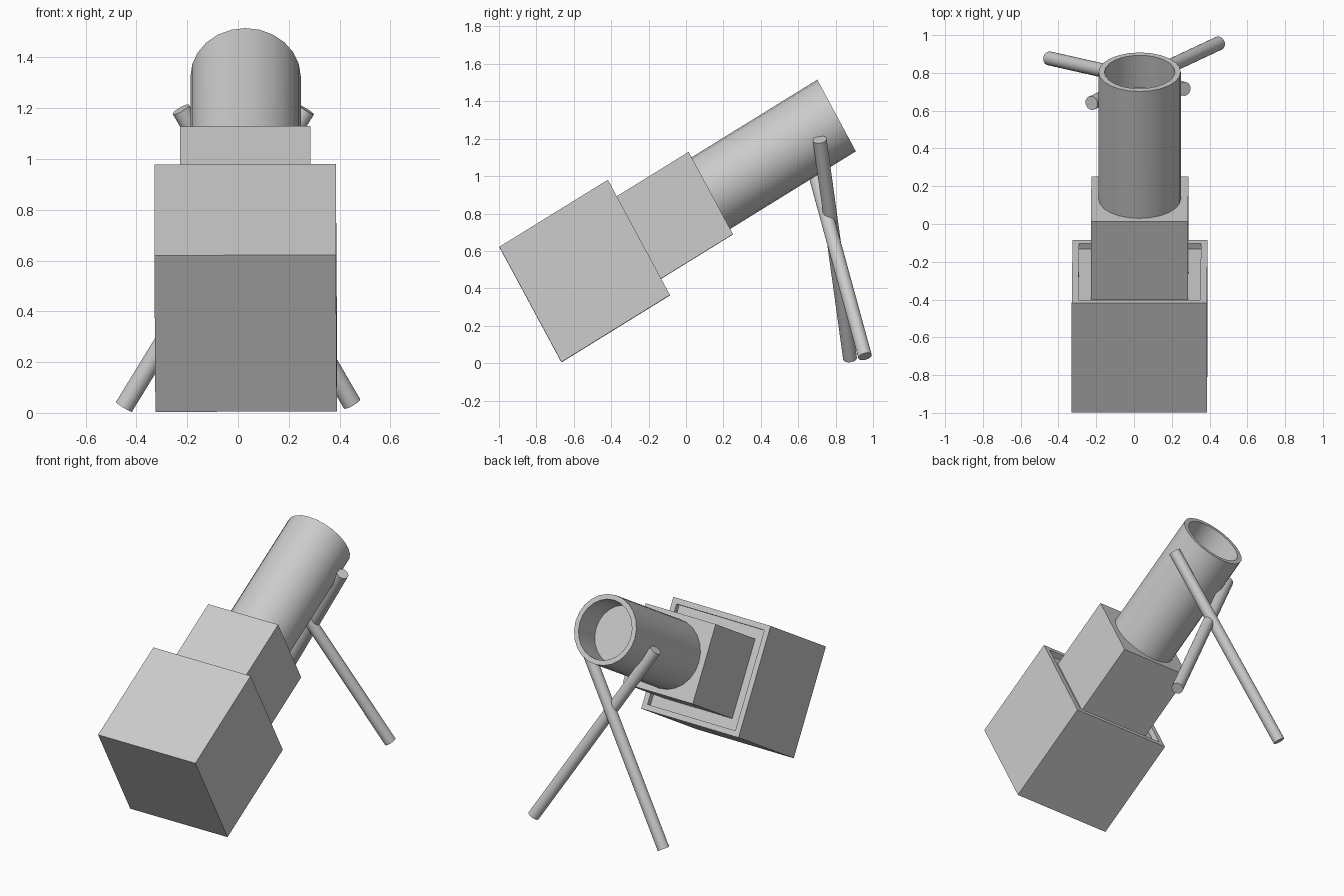
import bpy, bmesh
from math import radians, sin, cos
from mathutils import Matrix, Vector

if "Cube" in bpy.data.objects:
    bpy.data.objects.remove(bpy.data.objects["Cube"])

# Tilted, slightly skewed frame of the body: local z runs along the barrel
AXIS, TILT = radians(31.7), radians(28.3)
ORIGIN = Vector((0.03, -0.832, 0.313))
FRAME = Matrix.Translation(ORIGIN) @ Matrix((
    (1, 0.006, 0, 0),
    (0, sin(TILT), cos(AXIS), 0),
    (0.003, -cos(TILT), sin(AXIS), 0),
    (0, 0, 0, 1)))


def finish(name, bm, smooth=False):
    bmesh.ops.recalc_face_normals(bm, faces=bm.faces[:])
    mesh = bpy.data.meshes.new(name)
    bm.to_mesh(mesh)
    bm.free()
    ob = bpy.data.objects.new(name, mesh)
    bpy.context.collection.objects.link(ob)
    if smooth:
        bpy.ops.object.select_all(action='DESELECT')
        bpy.context.view_layer.objects.active = ob
        ob.select_set(True)
        bpy.ops.object.shade_smooth_by_angle(angle=radians(35))
    return ob


def hollow_end(bm, wall, depth):
    """Sink a recess into the face at the far local z end."""
    end = max(bm.faces, key=lambda f: f.calc_center_median().z)
    bmesh.ops.inset_region(bm, faces=[end], thickness=wall, use_even_offset=True)
    end = bmesh.ops.extrude_discrete_faces(bm, faces=[end])['faces'][0]
    bmesh.ops.translate(bm, verts=end.verts[:], vec=(0, 0, -depth))


def box(name, width, height, start, end, recess=None):
    bm = bmesh.new()
    bmesh.ops.create_cube(bm, size=1)
    bmesh.ops.scale(bm, verts=bm.verts[:], vec=(width, height, end - start))
    bmesh.ops.translate(bm, verts=bm.verts[:], vec=(0, 0, (start + end) / 2))
    if recess:
        hollow_end(bm, *recess)
    bm.transform(FRAME)
    return finish(name, bm)


def leg(name, foot, top, radius=0.037):
    foot, top = Vector(foot), Vector(top)
    d = top - foot
    bm = bmesh.new()
    bmesh.ops.create_cone(bm, cap_ends=True, segments=24, radius1=radius,
                          radius2=radius, depth=d.length)
    bm.transform(Matrix.Translation((foot + top) / 2)
                 @ d.to_track_quat('Z', 'Y').to_matrix().to_4x4())
    return finish(name, bm, smooth=True)


# Stepped body: large rear box with a shallow recess, smaller box seated in it
box("rear_housing", 0.715, 0.70, 0, 0.682, recess=(0.035, 0.035))
box("middle_housing", 0.514, 0.50, 0.60, 1.134)

# Open-ended barrel
bm = bmesh.new()
bmesh.ops.create_cone(bm, cap_ends=True, segments=24, radius1=0.2175,
                      radius2=0.2175, depth=0.86)
bmesh.ops.translate(bm, verts=bm.verts[:], vec=(0, 0, 1.924 - 0.43))
hollow_end(bm, 0.031, 0.2)
bm.transform(FRAME)
finish("barrel", bm, smooth=True)

# Crossed support legs
leg("left_foot_leg", (-0.449, 0.877, 0.024), (0.268, 0.715, 1.195))
leg("right_foot_leg", (0.449, 0.957, 0.036), (-0.225, 0.640, 1.195))
